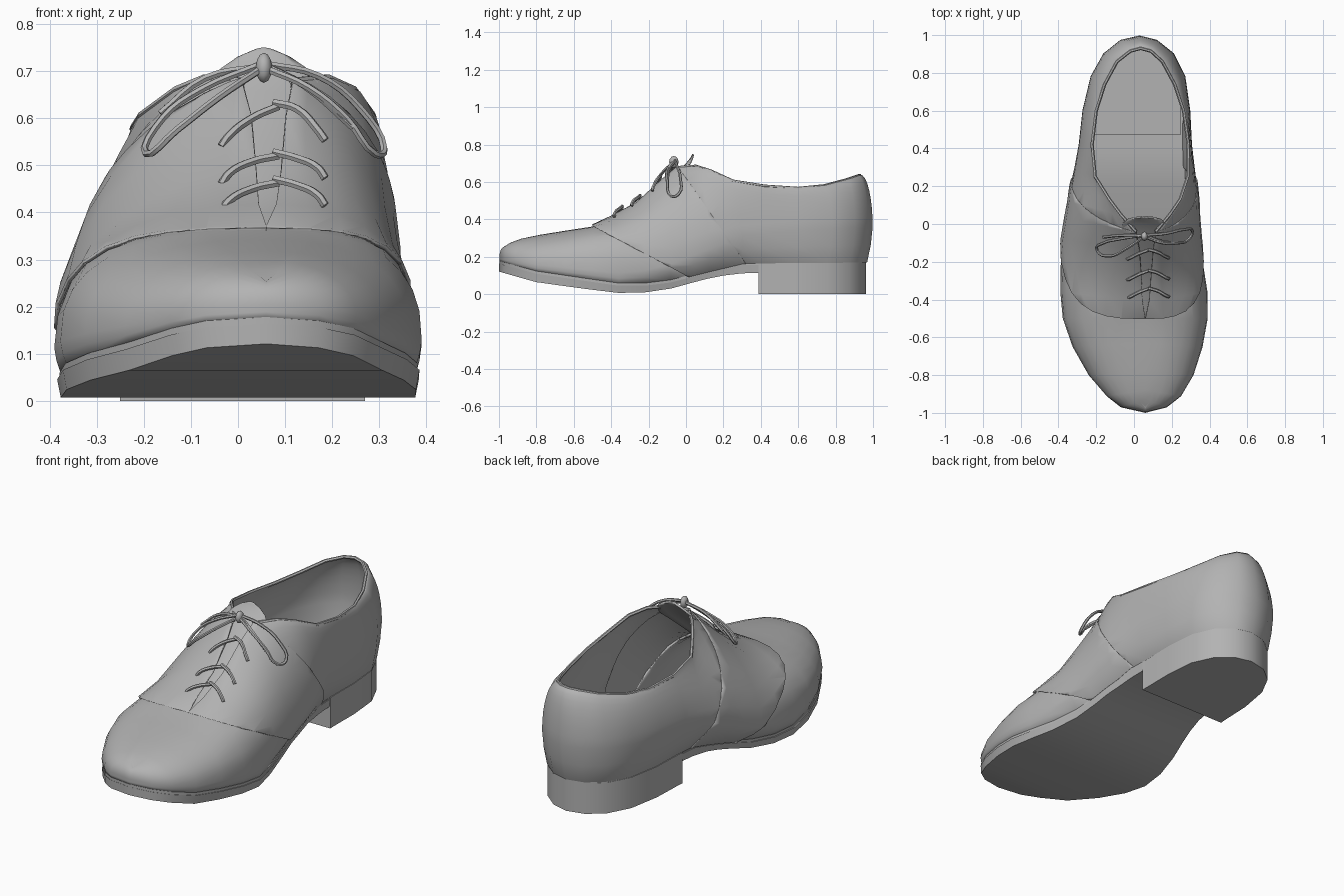
import bpy, bmesh, math
from mathutils import Vector

if "Cube" in bpy.data.objects:
    bpy.data.objects.remove(bpy.data.objects["Cube"])

grey = bpy.data.materials.new("grey_leather")
grey.diffuse_color = (0.45, 0.45, 0.45, 1)
grey.use_nodes = True
grey.node_tree.nodes["Principled BSDF"].inputs["Base Color"].default_value = grey.diffuse_color

# widest outline of the shoe, toe to heel: y, left x, right x
OUTLINE = [(-.997, .06, .06), (-.968, -.07, .175), (-.91, -.145, .25), (-.8, -.24, .315),
           (-.65, -.325, .363), (-.5, -.377, .39), (-.36, -.39, .389), (-.22, -.388, .367),
           (-.08, -.378, .35), (.04, -.358, .34), (.12, -.343, .337), (.2, -.332, .329),
           (.3, -.31, .316), (.42, -.288, .302), (.6, -.268, .293), (.78, -.225, .267),
           (.9, -.158, .208), (.97, -.07, .12), (.993, .03, .03)]
# ridge, throat and rim matching each outline station: y, left x, right x, z
CREST = [(-.965, .06, .06, .255), (-.93, .06, .06, .277), (-.88, .06, .06, .297),
         (-.78, .06, .06, .318), (-.63, .06, .06, .342), (-.5, .06, .06, .362),
         (-.4, .045, .08, .408), (-.26, .04, .09, .483), (-.13, .03, .1, .602),
         (-.04, .01, .115, .678), (.05, -.07, .19, .685), (.13, -.13, .245, .66),
         (.25, -.205, .285, .605), (.42, -.222, .288, .578), (.6, -.2, .262, .566),
         (.74, -.155, .215, .58), (.86, -.09, .15, .612), (.915, -.02, .09, .631),
         (.93, .035, .035, .635)]
SOLE_TOP = [(-1, .165), (-.8, .11), (-.55, .073), (-.3, .037), (-.1, .058), (.1, .11), (.3, .156), (1, .16)]
SOLE_BOTTOM = [(-1, .122), (-.8, .065), (-.55, .03), (-.3, 0), (-.1, .025), (.1, .08), (.25, .11), (.4, .115)]
TUCK = [(-1, .97), (-.3, .965), (0, .84), (.2, .8), (.4, .85), (.8, .93), (1, .95)]
BULGE = [(-1, .03), (-.3, .06), (.1, .115), (.5, .17), (1, .19)]
# side steepness for left and right, and crown fullness
SLOPE = {1: [(-.9, .9), (-.5, .76), (-.36, .9), (-.1, 1.45), (.04, 1.65), (.12, 1.9), (.2, 2.4), (.42, 2.4), (.7, 1.2)],
         2: [(-.9, .9), (-.5, .76), (-.36, .9), (-.1, 1.15), (.1, 1.25), (.3, 1.2), (.6, 1)]}
FULL = [(-.95, 1), (-.5, .8), (-.2, 1)]
CX = .035


def at(table, y):
    """Linear lookup in a short table."""
    if y <= table[0][0]:
        return table[0][1]
    for (a, va), (b, vb) in zip(table, table[1:]):
        if y <= b:
            return va + (vb - va) * (y - a) / (b - a)
    return table[-1][1]


def add(name, bm, angle=35):
    me = bpy.data.meshes.new(name)
    bm.to_mesh(me)
    bm.free()
    ob = bpy.data.objects.new(name, me)
    bpy.context.collection.objects.link(ob)
    return finish(ob, angle)


def finish(ob, angle):
    ob.data.materials.clear()
    ob.data.materials.append(grey)
    bpy.ops.object.select_all(action='DESELECT')
    ob.select_set(True)
    bpy.context.view_layer.objects.active = ob
    bpy.ops.object.shade_smooth_by_angle(angle=math.radians(angle))
    return ob


def thicken(ob, t):
    m = ob.modifiers.new("thickness", 'SOLIDIFY')
    m.thickness, m.offset = t, -1
    w = ob.modifiers.new("even_shading", 'WEIGHTED_NORMAL')
    w.keep_sharp = True


def base(y, x, grow=0.0):
    """Tucked-in footprint point under an outline point."""
    f = at(TUCK, y) + grow
    by = y * (1 + grow * .15 if y < 0 else 1 - .03 * max(0, min(1, (y - .3) / .5)))
    return CX + (x - CX) * f, by


# ---- upper surface, lofted column by column around the shoe
def column(i, side, n=9):
    y, xw = OUTLINE[i][0], OUTLINE[i][side]
    ty, xt, tz = CREST[i][0], CREST[i][side], CREST[i][3]
    bx, by = base(y, xw)
    bz = at(SOLE_TOP, y) + .01
    wz, p, q = bz + at(BULGE, y), at(SLOPE[side], y), at(FULL, y)
    pts = [(bx, by, bz), ((bx + 2 * xw) / 3, (by + 2 * y) / 3, bz + (wz - bz) * .5)]
    for j in range(n):
        a = j / (n - 1) * math.pi / 2
        c, s = max(0, math.cos(a)) ** p, math.sin(a) ** q
        pts.append((xt + (xw - xt) * c, ty + (y - ty) * c, wz + (tz - wz) * s))
    return pts


def upper_surface():
    bm = bmesh.new()
    last = len(OUTLINE) - 1
    cols = [column(i, 2) for i in range(last + 1)] + [column(i, 1) for i in range(last - 1, 0, -1)]
    grid = [[bm.verts.new(p) for p in c] for c in cols]
    for i, a in enumerate(grid):
        b = grid[(i + 1) % len(grid)]
        for j in range(len(a) - 1):
            bm.faces.new((a[j], b[j], b[j + 1], a[j + 1]))
    bmesh.ops.remove_doubles(bm, verts=bm.verts, dist=.0005)
    return bm


def upper_piece(name, cuts, lift, thickness):
    """Lift the upper outward, then trim it by planes (point, normal of the removed side)."""
    bm = upper_surface()
    bm.normal_update()
    moves = [(v, v.normal * lift) for v in bm.verts]
    for v, d in moves:
        v.co += d
    bmesh.ops.triangulate(bm, faces=bm.faces, quad_method='SHORT_EDGE')
    for co, no in cuts:
        bmesh.ops.bisect_plane(bm, geom=bm.verts[:] + bm.edges[:] + bm.faces[:], dist=.002,
                               plane_co=co, plane_no=no, clear_outer=True)
    bmesh.ops.remove_doubles(bm, verts=bm.verts, dist=.003)
    thicken(add(name, bm), thickness)


front_n, back_n = Vector((0, .26, .48)).normalized(), Vector((0, .46, .32)).normalized()
front_p, back_p = Vector((0, -.5, .37)), Vector((0, .14, .42))
upper_piece("vamp", [(front_p + front_n * .02, front_n)], 0, .012)
upper_piece("lace_quarter", [(front_p, -front_n), (back_p, back_n)], .011, .01)
upper_piece("back_quarter", [(back_p - back_n * .015, -back_n)], .005, .012)


# ---- slabs following the footprint: sole, welt, heel, heel pad
def slab(name, y0, y1, grow, top, bottom, taper=0.0):
    st = [o for o in OUTLINE if y0 < o[0] < y1]
    for e in (y0, y1):
        if OUTLINE[0][0] < e < OUTLINE[-1][0]:
            st.append((e, at([(o[0], o[1]) for o in OUTLINE], e), at([(o[0], o[2]) for o in OUTLINE], e)))
    bm = bmesh.new()
    rings = []
    for y, l, r in sorted(st):
        (lx, by), (rx, _) = base(y, l, grow), base(y, r, grow)
        inset = (rx - lx) * taper
        rings.append([bm.verts.new(p) for p in ((lx, by, top(y)), (rx, by, top(y)),
                                                (rx - inset, by, bottom(y)), (lx + inset, by, bottom(y)))])
    for a, b in zip(rings, rings[1:]):
        for k in range(4):
            bm.faces.new((a[k], a[k - 1], b[k - 1], b[k]))
    bm.faces.new(rings[0])
    bm.faces.new(rings[-1][::-1])
    bmesh.ops.remove_doubles(bm, verts=bm.verts, dist=.0005)
    bmesh.ops.dissolve_degenerate(bm, edges=bm.edges, dist=.0004)
    bmesh.ops.recalc_face_normals(bm, faces=bm.faces)
    return add(name, bm, 30)


slab("sole", -2, .41, .02, lambda y: at(SOLE_TOP, y), lambda y: at(SOLE_BOTTOM, y), .01)
slab("welt", -2, 2, .008, lambda y: at(SOLE_TOP, y) + .014, lambda y: at(SOLE_TOP, y) - .002)
slab("heel", .39, 2, .02, lambda y: .163, lambda y: 0)
slab("heel_pad", .48, 2, -.06, lambda y: .182, lambda y: .172)

# ---- tongue: y, z, half width
ROWS = [(-.49, .35, .05), (-.38, .398, .065), (-.25, .471, .08), (-.12, .588, .1),
        (-.04, .658, .115), (0, .7, .115), (.02, .725, .09), (.03, .742, .055), (.034, .75, .02)]
bm = bmesh.new()
grid = [[bm.verts.new((.055 + w * u / 3, y, z - w * .2 * (u / 3) ** 2))
         for u in range(-3, 4)] for y, z, w in ROWS]
for a, b in zip(grid, grid[1:]):
    for k in range(6):
        bm.faces.new((a[k], a[k + 1], b[k + 1], b[k]))
thicken(add("tongue", bm), .01)


# ---- tubes: collar binding, laces and bow
def tube(name, pts, radius, kind='BEZIER'):
    cu = bpy.data.curves.new(name, 'CURVE')
    cu.dimensions = '3D'
    cu.bevel_depth, cu.bevel_resolution, cu.resolution_u = radius, 1, 4
    cu.use_fill_caps = True
    sp = cu.splines.new(kind)
    if kind == 'BEZIER':
        sp.bezier_points.add(len(pts) - 1)
        for b, p in zip(sp.bezier_points, pts):
            b.co = p
            b.handle_left_type = b.handle_right_type = 'AUTO'
    else:
        sp.points.add(len(pts) - 1)
        for b, p in zip(sp.points, pts):
            b.co = (*p, 1)
    ob = bpy.data.objects.new(name, cu)
    bpy.context.collection.objects.link(ob)
    bpy.ops.object.select_all(action='DESELECT')
    ob.select_set(True)
    bpy.context.view_layer.objects.active = ob
    bpy.ops.object.convert(target='MESH')
    return finish(bpy.context.view_layer.objects.active, 50)


rim = [(r, y, z) for y, l, r, z in CREST[9:]] + [(l, y, z) for y, l, r, z in CREST[-2:8:-1]]
tube("collar_binding", rim, .009, 'POLY')

for y, z, ze in [(-.34, .463, .41), (-.245, .52, .468), (-.135, .625, .548)]:
    tube("lace_left", [(-.035, y - .05, ze - .008), (-.02, y - .045, ze + .014),
                       (.03, y - .02, (z + ze) / 2 + .014), (.085, y, z)], .009)
    tube("lace_right", [(.185, y - .045, ze + .005), (.17, y - .04, ze + .026),
                        (.125, y - .015, z - .005), (.075, y, z + .008)], .009)

tube("bow_loop_left", [(.05, -.06, .715), (-.08, -.08, .66), (-.16, -.1, .6), (-.195, -.14, .525),
                       (-.13, -.17, .575), (-.04, -.13, .645), (.05, -.07, .705)], .008)
tube("bow_loop_right", [(.06, -.06, .715), (.17, -.05, .69), (.26, -.03, .62), (.31, -.04, .535),
                        (.29, -.08, .525), (.23, -.1, .6), (.15, -.1, .665), (.06, -.07, .705)], .008)
tube("bow_end_left", [(.05, -.06, .71), (-.07, -.06, .685), (-.165, -.07, .61)], .008)
tube("bow_end_right", [(.06, -.06, .71), (.14, -.09, .67), (.245, -.1, .58)], .008)

# ---- knot
bm = bmesh.new()
bmesh.ops.create_uvsphere(bm, u_segments=10, v_segments=6, radius=1)
for v in bm.verts:
    v.co = (.055 + v.co.x * .018, -.065 + v.co.y * .025, .707 + v.co.z * .032)
add("bow_knot", bm, 50)
